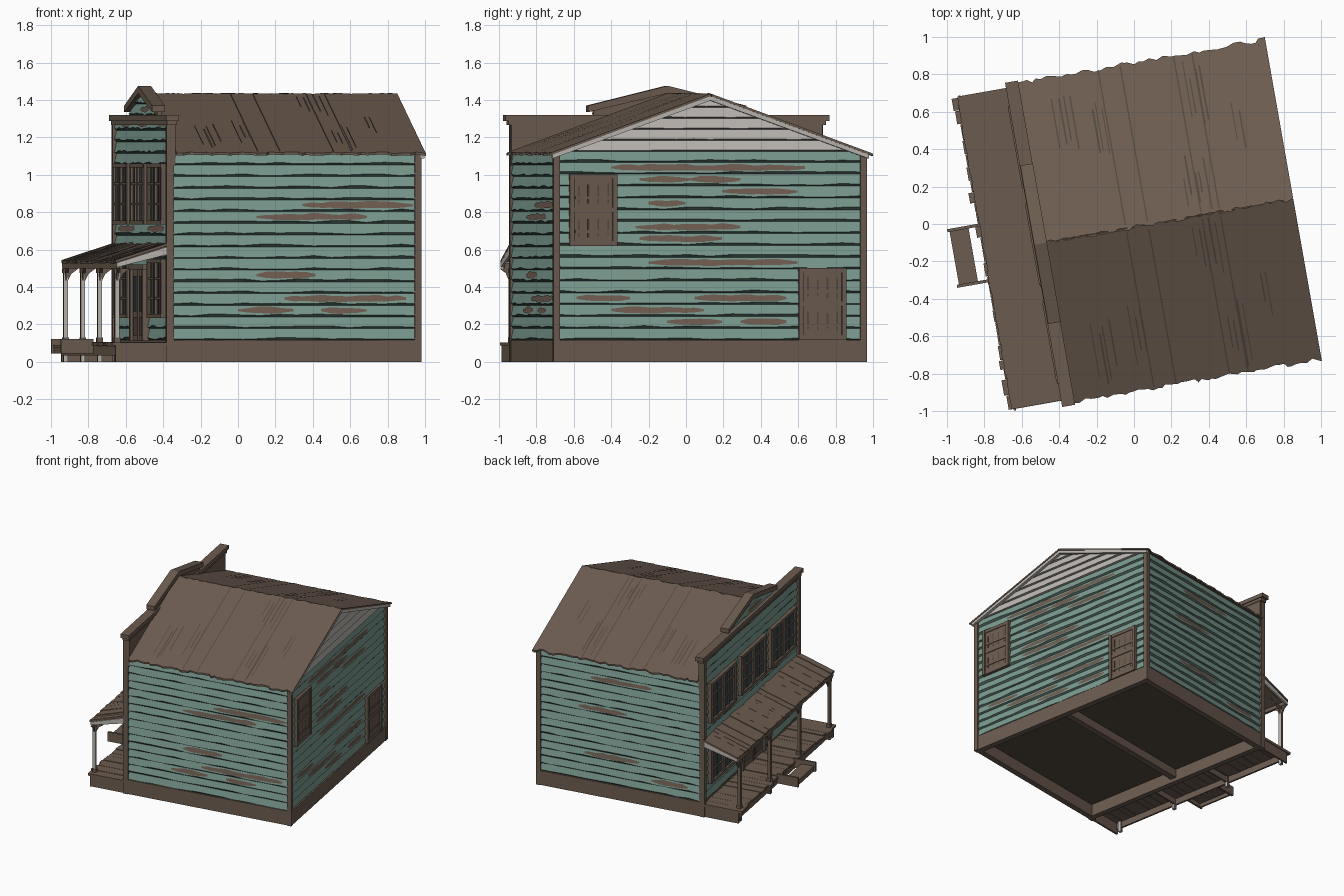
import bpy, bmesh, math, random
from mathutils import Vector

if "Cube" in bpy.data.objects:
    bpy.data.objects.remove(bpy.data.objects["Cube"])

random.seed(4)
R = random.uniform
C = -0.017           # centre line of the building across its width
ANG = math.radians(10)

def material(name, rgb):
    m = bpy.data.materials.new(name)
    m.diffuse_color = (*rgb, 1)
    m.use_nodes = True
    m.node_tree.nodes["Principled BSDF"].inputs["Base Color"].default_value = m.diffuse_color
    return m

MATS = [material("teal_paint", (.195, .325, .272)), material("dark_teal", (.075, .118, .102)),
        material("brown_wood", (.15, .108, .08)), material("dark_wood", (.085, .064, .049)),
        material("pale_grey", (.50, .47, .44)), material("grey_shadow", (.17, .155, .145)),
        material("bare_wood", (.158, .108, .08)), material("window_glass", (.045, .06, .072))]
TEAL, DTEAL, BROWN, DARK, PALE, GSHADE, BARE, GLASS = range(8)

class Part:
    """Collects faces of one named part, in the building's own axes (u, v, z)."""
    def __init__(self):
        self.bm = bmesh.new()

    def face(self, pts, mat, out=None):
        f = self.bm.faces.new([self.bm.verts.new(p) for p in pts])
        f.material_index = mat
        f.normal_update()
        if out is not None and f.normal.dot(Vector(out)) < 0:
            f.normal_flip()

    def prism(self, pts, d, mat):
        """Extrude the polygon pts along vector d."""
        a = [Vector(p) for p in pts]
        b = [p + Vector(d) for p in a]
        mid = sum(a + b, Vector()) / (2 * len(a))
        quads = [[a[i], a[i - 1], b[i - 1], b[i]] for i in range(len(a))]
        for q in [a, b] + quads:
            self.face(q, mat, sum(q, Vector()) / len(q) - mid)

    def box(self, u0, u1, v0, v1, z0, z1, mat):
        self.prism([(u0, v0, z0), (u1, v0, z0), (u1, v1, z0), (u0, v1, z0)], (0, 0, z1 - z0), mat)

    def done(self, name):
        me = bpy.data.meshes.new(name)
        self.bm.to_mesh(me)
        self.bm.free()
        for m in MATS:
            me.materials.append(m)
        ob = bpy.data.objects.new(name, me)
        ob.rotation_euler.z = ANG
        bpy.context.collection.objects.link(ob)

def siding(name, P, out, span, z0, z1, n, mats, patches=(), wob=.011, seg=14):
    """Rows of clapboards with ragged lower lips, plus peeled-paint patches."""
    p, h = Part(), (z1 - z0) / n
    for r in range(n):
        zb, zt = z0 + r * h, z0 + (r + 1) * h
        lips = [zb + .005 + R(0, wob) for _ in range(seg + 1)]
        def at(i, z, o):
            a, b = span(z)
            return P(a + (b - a) * i / seg, o, z)
        for i in range(seg):
            l0, l1 = lips[i], lips[i + 1]
            p.face([at(i, zt, 0), at(i + 1, zt, 0), at(i + 1, l1, .012), at(i, l0, .012)], mats[0], out)
            p.face([at(i, l0, .012), at(i + 1, l1, .012), at(i + 1, zb, 0), at(i, zb, 0)], mats[1], out)
    for s0, s1, z in patches:
        zb = z0 + int((z - z0) / h) * h
        k = max(4, int((s1 - s0) / .05))
        prev = None
        for i in range(k + 1):
            t = .35 + .65 * abs(math.sin(math.pi * i / k)) ** .3
            s, lo, hi = s0 + (s1 - s0) * i / k, zb + .036 - t * R(.014, .02), zb + .036 + t * R(.01, .022)
            cur = [P(s, .0155 - .012 * (q - zb) / h, q) for q in (lo, hi)]
            if prev:
                p.face([prev[0], cur[0], cur[1], prev[1]], BARE, out)
            prev = cur
    p.done(name)

# --- walls -------------------------------------------------------------
side_spots = [(.2, .8, .86), (-.05, .55, .8), (-.05, .27, .48), (.1, .76, .36), (-.15, .15, .28), (.3, .55, .3)]
back_spots = [(-.55, .5, 1.04), (-.4, -.12, .96), (-.12, .15, .95), (-.35, -.15, .87), (.05, .46, .88),
              (-.42, .15, .73), (-.4, .05, .65), (-.35, .46, .52), (-.74, -.45, .34), (-.1, .4, .335),
              (-.55, -.05, .27), (-.25, .05, .21), (.15, .4, .21)]
far_spots = [(-.1, .4, .98), (.1, .5, .73), (-.4, -.1, .24), (0, .45, .34)]
front_spots = [(-.75, -.5, 1.24), (-.2, .1, 1.24), (.3, .6, 1.24), (-.7, -.2, .68), (.2, .7, .68)]
paint = (TEAL, DTEAL)
sides = lambda z: (-.5, .83)
cross = lambda z: (C - .84, C + .84)
siding("right_side_siding", lambda s, o, z: (s, C - .832 - o, z), (0, -1, 0), sides, .115, 1.115, 16, paint, side_spots)
siding("left_side_siding", lambda s, o, z: (s, C + .832 + o, z), (0, 1, 0), sides, .115, 1.115, 16, paint, far_spots)
siding("back_siding", lambda s, o, z: (.822 + o, s, z), (1, 0, 0), cross, .115, 1.13, 16, paint, back_spots)
siding("front_siding", lambda s, o, z: (-.518 - o, s, z), (-1, 0, 0), cross, .115, 1.3, 19, paint, front_spots, .014, 20)
def gable_span(z):
    w = min(.84, max(.01, (1.422 - z) / .364))
    return C - w, C + w
siding("back_gable_siding", lambda s, o, z: (.824 + o, s, z), (1, 0, 0), gable_span, 1.125, 1.42, 5, (PALE, GSHADE), (), .004)

# --- base, floor and corner boards -------------------------------------
p = Part()
for s in (-1, 1):
    v = sorted((C + s * .80, C + s * .845))
    p.box(-.525, .838, v[0], v[1], 0, .117, BROWN)
p.box(.79, .838, C - .845, C + .845, 0, .117, BROWN)
p.box(-.525, -.48, C - .845, C + .845, 0, .117, BROWN)
p.box(-.5, .8, C - .025, C + .025, .03, .1, BROWN)
p.box(-.5, .81, C - .82, C + .82, .098, .112, DARK)
p.done("foundation")
p = Part()
for s in (-1, 1):
    v = sorted((C + s * .816, C + s * .85))
    p.box(.808, .842, v[0], v[1], 0, 1.115, BROWN)
    p.box(-.54, -.5, v[0], v[1], 0, 1.29, BROWN)
p.done("corner_boards")

# --- false front with cornice and peaked pediment ----------------------
p = Part()
p.box(-.518, -.49, C - .845, C + .845, 1.05, 1.29, BROWN)
p.box(-.54, -.485, C - .862, C + .862, 1.265, 1.29, BROWN)
p.box(-.548, -.478, C - .88, C + .88, 1.288, 1.32, BROWN)
p.prism([(-.512, C - .40, 1.3), (-.512, C + .40, 1.3), (-.512, C + .40, 1.345), (-.512, C, 1.45), (-.512, C - .40, 1.345)], (.022, 0, 0), BROWN)
for s in (-1, 1):
    p.prism([(-.545, C, 1.435), (-.545, C, 1.476), (-.545, C + s * .43, 1.37), (-.545, C + s * .43, 1.335)], (.069, 0, 0), BROWN)
p.done("false_front_trim")
def ped_span(z):
    w = min(.40, max(.01, (1.452 - z) / .262))
    return C - w, C + w
siding("pediment_siding", lambda s, o, z: (-.514 - o, s, z), (-1, 0, 0), ped_span, 1.315, 1.44, 2, paint, [(C - .2, C + .05, 1.33)])

# --- main roof: ragged sheets and dark seams ---------------------------
for s, name in ((-1, "right_roof_slope"), (1, "left_roof_slope")):
    p = Part()
    z_at = lambda d: 1.434 - .364 * d
    at = lambda u, d, dz=0: (u, C + s * d, z_at(d) + dz)
    u, e, t = -.49, .87, 0
    while u < .862:
        w = R(.015, .045)
        u1 = .862 if u + w > .835 else u + w
        e1, t1 = (.88 if u1 == .862 else R(.855, .88)), R(-.012, .006)
        p.face([at(u, t), at(u1, t1), at(u1, e1), at(u, e)], BROWN, (0, 0, 1))
        p.face([at(u, t, -.013), at(u1, t1, -.013), at(u1, e1, -.013), at(u, e, -.013)], BROWN, (0, 0, -1))
        p.face([at(u, e), at(u1, e1), at(u1, e1, -.013), at(u, e, -.013)], BROWN, (0, s, 0))
        u, e, t = u1, e1, t1
    p.face([at(u, t), at(u, e), at(u, e, -.013), at(u, t, -.013)], BROWN, (1, 0, 0))
    cuts = [(x, .0, .86, .007) for x in (-.05, .07, .36, .46)]
    for c, lo, hi, n in ((-.32, .45, .8, 4), (-.12, .4, .75, 3), (.3, .05, .3, 5), (.4, .5, .82, 4), (.62, .3, .6, 2)):
        cuts += [(c + k * .03 + R(-.008, .008), lo + R(-.04, .08), hi + R(-.1, .04), R(.005, .01)) for k in range(n)]
    for c, d0, d1, w in cuts:
        d0 = max(d0, .02)
        p.face([at(c, d0, .004), at(c + w, d0, .004), at(c + w, d1, .004), at(c, d1, .004)], DARK, (0, 0, 1))
    p.done(name)
p = Part()
for s in (-1, 1):
    p.prism([(.834, C, 1.421), (.834, C, 1.397), (.834, C + s * .86, 1.086), (.834, C + s * .86, 1.108)], (.024, 0, 0), PALE)
p.done("gable_rake_boards")

# --- front windows and door ---------------------------------------------
def window(p, vc, w, z0, z1):
    p.box(-.541, -.52, vc - w / 2, vc + w / 2, z0, z1, GLASS)
    for z in (z0, z1 - .022):
        p.box(-.556, -.52, vc - w / 2 - .012, vc + w / 2 + .012, z, z + .022, BROWN)
    for k in range(5):                       # uprights, thicker at the edges and middle
        v, t = vc - w / 2 + w * k / 4, (.02, .007)[k % 2]
        p.box(-.553 + .006 * (k % 2), -.52, v - t, v + t, z0, z1, BROWN)
    for k in (1, 2):
        z = z0 + (z1 - z0) * k / 3
        p.box(-.549, -.52, vc - w / 2, vc + w / 2, z - .006, z + .006, BROWN)
p = Part()
for k in (-1, 0, 1):
    window(p, C + .53 * k, .41, .735, 1.06)
    if k:
        window(p, C + .53 * k, .41, .235, .55)
p.done("front_windows")
p = Part()
p.box(-.543, -.52, C - .2, C + .2, .112, .51, BROWN)
for s in (-1, 1):
    v = sorted((C + s * .175, C + s * .205))
    p.box(-.558, -.52, v[0], v[1], .112, .515, BROWN)
    a, b = sorted((C + s * .035, C + s * .15))
    p.box(-.546, -.52, a, b, .27, .46, GLASS)
    p.box(-.546, -.52, a, b, .14, .24, DARK)
    p.box(-.55, -.52, (a + b) / 2 - .006, (a + b) / 2 + .006, .27, .46, BROWN)
p.box(-.56, -.52, C - .215, C + .215, .495, .52, BROWN)
p.box(-.55, -.52, C - .008, C + .008, .112, .5, BROWN)
p.done("front_door")

# --- boarded window and door at the back --------------------------------
for name, v0, z0 in (("back_shutter", -.78, .62), ("back_door", .464, .118)):
    p, v1, z1 = Part(), v0 + .258, z0 + .385
    p.box(.82, .842, v0, v1, z0, z1, BROWN)
    for a, b in ((v0, v0 + .025), (v1 - .025, v1)):
        p.box(.82, .852, a, b, z0, z1, BROWN)
    for z in (z0, z0 + .18, z1 - .025):
        p.box(.82, .848, v0, v1, z, z + .025, BROWN)
    for zz in (z0 + .05, z0 + .23):
        for k in range(4):
            v = v0 + .045 + k * .053
            p.box(.83, .844, v, v + .009, zz + R(-.01, .01), zz + .1 + R(-.01, .01), DARK)
        p.box(.83, .847, v0 + .03, v1 - .03, zz + .02, zz + .035, BROWN)
    p.done(name)

# --- porch roof ----------------------------------------------------------
p = Part()
v = C - .845
while v < C + .85:
    w = R(.03, .06)
    v1 = C + .852 if v + w > C + .82 else v + w
    a, j = -.82 + R(0, .008), R(-.004, .003)
    p.prism([(a, v, .542 + j), (-.52, v, .637 + j), (-.52, v, .622 + j), (a, v, .527 + j)], (0, v1 - v, 0), BROWN)
    v = v1
p.box(-.81, -.79, C - .83, C + .83, .498, .528, BROWN)
p.done("porch_roof")
p = Part()
for s in (-1, 1):
    p.prism([(-.81, C + s * .832, .505), (-.81, C + s * .832, .53), (-.53, C + s * .832, .618), (-.53, C + s * .832, .575)], (0, s * .014, 0), PALE)
p.done("porch_end_boards")

# --- porch posts with brackets: pale inner sides, brown fronts -----------
p = Part()
for v in (-.79, -.26, .26, .79):
    v += C
    p.box(-.810, -.789, v - .012, v + .010, 0, .5, PALE)
    p.box(-.813, -.810, v - .012, v + .012, 0, .5, BROWN)
    p.box(-.810, -.791, v + .010, v + .013, 0, .5, BROWN)
    p.box(-.816, -.784, v - .016, v + .016, .1, .13, BROWN)
    p.box(-.816, -.784, v - .016, v + .016, .475, .5, BROWN)
    for s in (-1, 1):
        p.prism([(-.806, v + s * .01, .5), (-.806, v + s * .065, .5), (-.806, v + s * .03, .475), (-.806, v + s * .01, .43)], (.012, 0, 0), BROWN)
    p.prism([(-.79, v - .006, .5), (-.73, v - .006, .5), (-.77, v - .006, .47), (-.79, v - .006, .43)], (0, .012, 0), BROWN)
p.done("porch_posts")

# --- porch deck, skirts and steps ----------------------------------------
p = Part()
v = C - .845
while v < C + .845:
    w = R(.05, .09)
    p.box(-.822 - R(0, 1) ** 3 * .024, -.52, v, min(v + w - .003, C + .845), .086 + R(-.002, .002), .104 + R(-.003, .003), BROWN)
    v += w
p.box(-.815, -.80, C - .84, C + .84, .035, .086, BROWN)
for v in (-.84, -.26, .25, .825):
    p.box(-.815, -.52, C + v, C + v + .015, 0 if abs(v) > .5 else .04, .087, BROWN)
p.done("porch_deck")
p = Part()
for v in (-.172, .13):
    p.box(-.99, -.815, v, v + .016, .045, .122, BROWN)
p.box(-.978, -.875, -.165, .14, .075, .09, BROWN)
p.box(-.975, -.962, -.165, .14, .045, .08, BROWN)
p.done("porch_steps")
